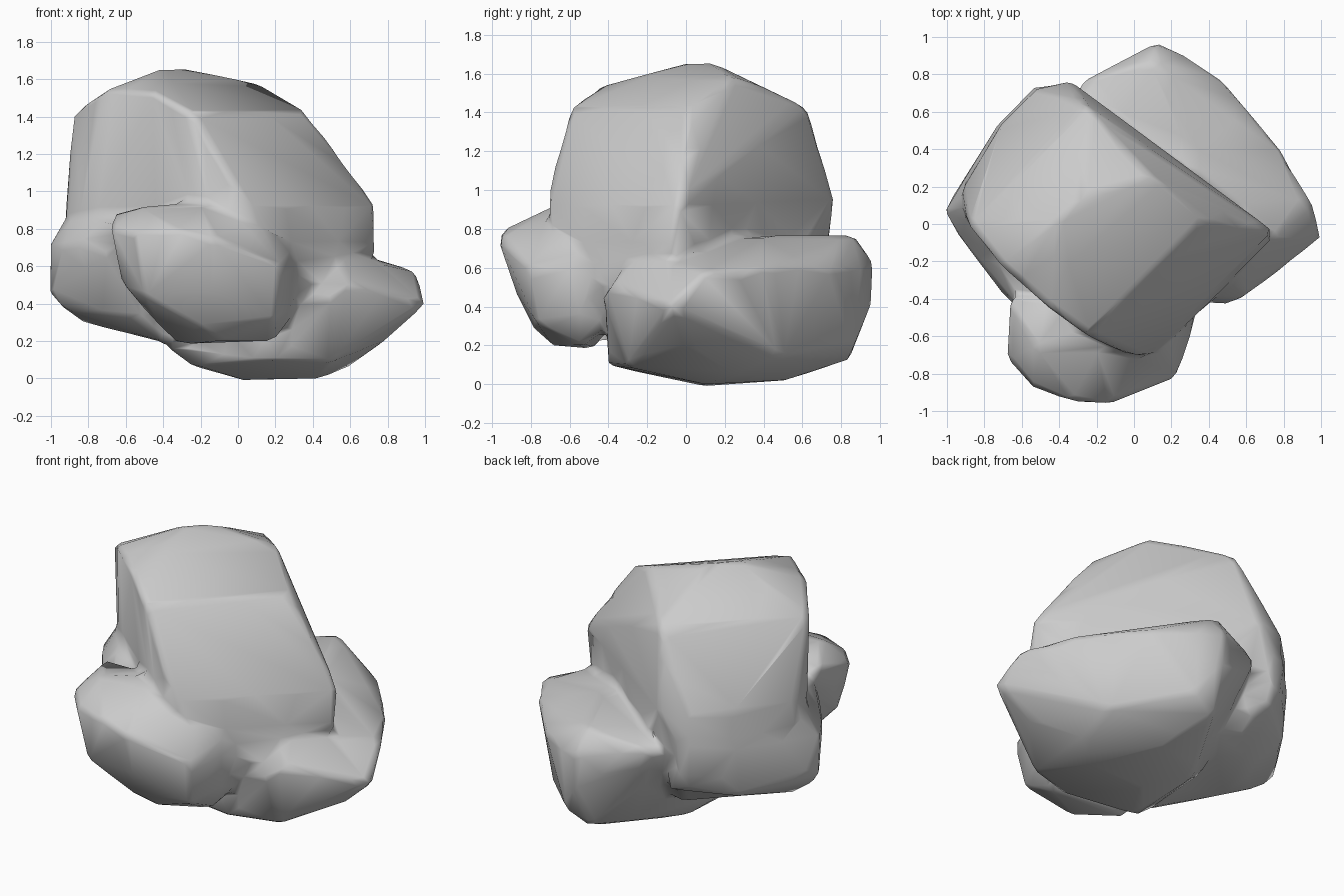
import bpy, bmesh, math

r = math.sqrt(0.5)


def hull_into(bm, points):
    """Add one chipped boulder: the convex hull of its corner points."""
    verts = [bm.verts.new(p) for p in points]
    bmesh.ops.convex_hull(bm, input=verts)
    loose = [v for v in bm.verts if not v.link_faces]
    bmesh.ops.delete(bm, geom=loose, context='VERTS')


def diagonal(profile):
    """Profile (v, z) along the diagonal, u0..u1 thick across it."""
    return [((u + v) * r, (u - v) * r, z)
            for v, z, u0, u1 in profile for u in (u0, u1)]


bm = bmesh.new()

# Main boulder: domed profile along the diagonal
hull_into(bm, diagonal([
    (-.65, .30, -.52, .15), (-.74, .46, -.58, .18), (-.88, .55, -.12, .14),
    (-.88, .95, -.12, .14), (-.78, .95, -.52, .30), (-.62, 1.42, -.63, .27),
    (-.34, 1.54, -.66, .20), (-.30, 1.66, -.27, -.12), (-.10, 1.58, -.40, .25),
    (.00, 1.53, -.64, .26), (.25, 1.42, -.60, .27), (.47, 1.05, -.52, .44),
    (.55, .92, -.45, .50), (.58, .70, -.40, .48), (.40, .35, -.50, .40),
    (.00, .19, -.50, .35),
]))

# Wider foot of the main boulder
hull_into(bm, [
    (-1.01, .07, .72), (-1.01, .08, .46), (-.83, .08, .30), (-.73, .53, .74),
    (-.52, .75, .78), (-.72, .50, .40), (-.40, .74, .45), (-.94, -.06, .72),
    (-.90, .10, .90), (-.70, -.38, .66), (-.55, -.50, .80), (-.37, -.35, .18),
    (-.95, .05, .38), (-.50, -.45, .32), (.00, .20, .25), (.00, .20, .80),
])

# Bulge joining the main boulder to the ones in front
hull_into(bm, [
    (-.45, -.60, .92), (-.05, -.62, .96), (.28, -.38, 1.0), (.27, -.50, .80),
    (.55, -.27, .75), (.48, -.35, .55), (.32, -.50, .45), (.10, -.60, .35),
    (-.40, -.40, .35), (-.20, -.20, .80), (.40, .00, .80), (.20, -.40, .25),
])

# Front boulder: overhanging brow tapering in below
hull_into(bm, [
    (-.68, -.72, .80), (-.55, -.87, .78), (-.34, -.95, .79), (-.14, -.97, .75),
    (.23, -.82, .60), (.32, -.54, .60), (-.52, -.66, .92), (-.20, -.68, .92),
    (.15, -.50, .92), (-.67, -.40, .88), (-.62, -.68, .50), (-.50, -.82, .44),
    (-.15, -.87, .46), (.20, -.77, .32), (-.20, -.78, .28), (-.10, -.69, .20),
    (-.33, -.48, .18), (.20, -.53, .20), (.35, -.30, .40),
])

# Low boulder at the back right
hull_into(bm, [
    (.12, .97, .62), (.12, .96, .42), (-.30, .75, .68), (-.15, .77, .70),
    (.10, .87, .77), (.25, .91, .60), (.48, .76, .60), (.79, .39, .60),
    (.96, .10, .57), (1.01, -.07, .40), (.60, -.39, .50), (.50, -.43, .45),
    (.30, .40, .77), (.52, -.25, .69), (.10, .84, .12), (.25, .87, .20),
    (.60, .50, .14), (.80, .00, .21), (.57, .25, .05), (.43, .10, .00),
    (.20, .52, .02), (.03, .10, -.01), (-.25, -.28, .07), (-.37, -.30, .16),
    (-.35, .20, .18), (-.20, .30, .06), (-.20, .70, .42), (.20, -.40, .10),
    (.50, -.30, .09),
])

bmesh.ops.recalc_face_normals(bm, faces=bm.faces[:])
me = bpy.data.meshes.new("boulder_cluster")
bm.to_mesh(me)
bm.free()
rock = bpy.data.objects.new("boulder_cluster", me)
bpy.context.collection.objects.link(rock)
bpy.context.view_layer.objects.active = rock
rock.select_set(True)

# Fuse into one worn skin, then reduce to broad chipped facets
fuse = rock.modifiers.new("fuse", 'REMESH')
fuse.mode = 'VOXEL'
fuse.voxel_size = 0.025
wear = rock.modifiers.new("wear", 'SMOOTH')
wear.factor = 0.5
wear.iterations = 8
chip = rock.modifiers.new("chip", 'DECIMATE')
chip.ratio = 0.02
for name in ("fuse", "wear", "chip"):
    bpy.ops.object.modifier_apply(modifier=name)
bpy.ops.object.shade_smooth_by_angle(angle=math.radians(70))
